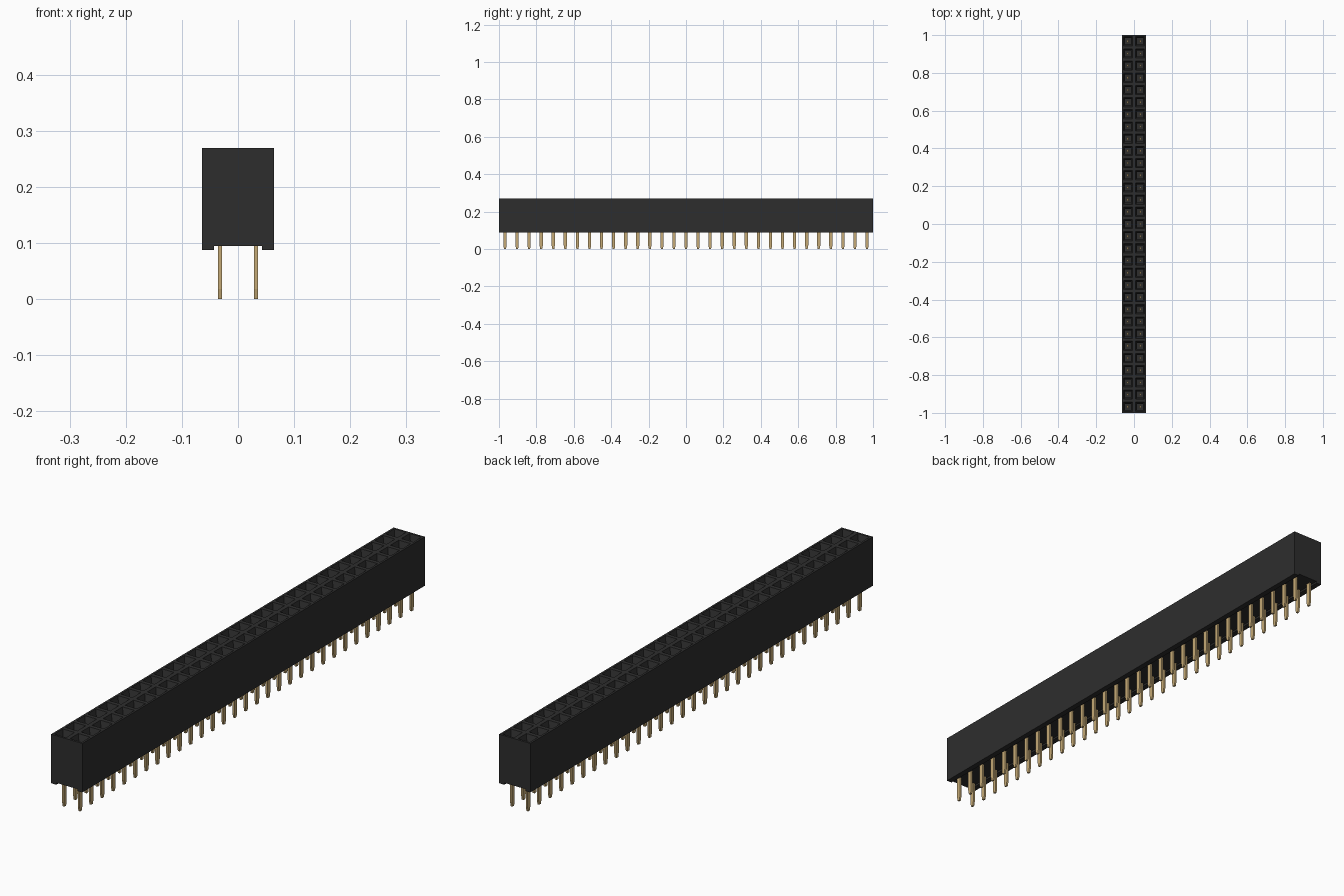
import bpy
import bmesh
from mathutils import Matrix

cube = bpy.data.objects.get("Cube")
if cube:
    bpy.data.objects.remove(cube, do_unlink=True)

ROWS = 31
PITCH = 2.0 / ROWS
HALF_W = 0.064
TOP, BASE, FOOT = 0.269, 0.095, 0.088


def material(name, color):
    mat = bpy.data.materials.new(name)
    mat.use_nodes = True
    mat.diffuse_color = color
    bsdf = mat.node_tree.nodes["Principled BSDF"]
    bsdf.inputs["Base Color"].default_value = color
    bsdf.inputs["Roughness"].default_value = 0.6
    return mat


def finish(bm, name, mat):
    mesh = bpy.data.meshes.new(name)
    bm.to_mesh(mesh)
    bm.free()
    mesh.materials.append(mat)
    obj = bpy.data.objects.new(name, mesh)
    bpy.context.collection.objects.link(obj)
    return obj


black = material("black plastic", (0.027, 0.027, 0.027, 1))
gold = material("gold metal", (0.56, 0.40, 0.18, 1))

# Housing: a 2 x 31 grid of cells, each sunk into a square funnel and bore
bm = bmesh.new()
bmesh.ops.create_grid(bm, x_segments=2, y_segments=ROWS, size=1,
                      matrix=Matrix.Translation((0, 0, TOP)) @ Matrix.Diagonal((HALF_W, 1, 1, 1)))
cells = bm.faces[:]
rim = [e for e in bm.edges if e.is_boundary]
walls = bmesh.ops.extrude_edge_only(bm, edges=rim)["geom"]
for v in walls:
    if isinstance(v, bmesh.types.BMVert):
        v.co.z = BASE
bottom = [e for e in walls if isinstance(e, bmesh.types.BMEdge) and e.is_boundary]
bmesh.ops.contextual_create(bm, geom=bottom)
for inset, depth in ((0.011, 0), (0.012, -0.03), (0, -0.045)):
    if inset:
        bmesh.ops.inset_individual(bm, faces=cells, thickness=inset, depth=0)
    else:
        cells = bmesh.ops.extrude_discrete_faces(bm, faces=cells)["faces"]
    bmesh.ops.translate(bm, vec=(0, 0, depth), verts=list({v for f in cells for v in f.verts}))
bmesh.ops.recalc_face_normals(bm, faces=bm.faces[:])
finish(bm, "socket_housing", black)

# Rails along both lower edges, leaving a shallow channel between them
bm = bmesh.new()
for side in (-1, 1):
    bmesh.ops.create_cube(bm, size=1, matrix=Matrix.Translation((side * 0.0535, 0, (FOOT + BASE) / 2))
                          @ Matrix.Diagonal((0.021, 2, BASE - FOOT, 1)))
finish(bm, "bottom_rails", black)

# Flat contact pin with a tapered tip, repeated along both rows
half_profile = [(0.005, 0.0), (0.0085, 0.018), (0.0085, 0.11), (0.006, 0.12), (0.006, 0.215)]
outline = half_profile + [(-y, z) for y, z in reversed(half_profile)]
bm = bmesh.new()
face = bm.faces.new([bm.verts.new((-0.0358, y - 1 + PITCH / 2, z)) for y, z in outline])
new = bmesh.ops.extrude_face_region(bm, geom=[face])["geom"]
bmesh.ops.translate(bm, vec=(0.0072, 0, 0), verts=[v for v in new if isinstance(v, bmesh.types.BMVert)])
bmesh.ops.recalc_face_normals(bm, faces=bm.faces[:])
pins = finish(bm, "contact_pins", gold)
for label, count, step in (("along", ROWS, (0, PITCH, 0)), ("across", 2, (0.0644, 0, 0))):
    array = pins.modifiers.new(label, "ARRAY")
    array.count = count
    array.use_relative_offset = False
    array.use_constant_offset = True
    array.constant_offset_displace = step
